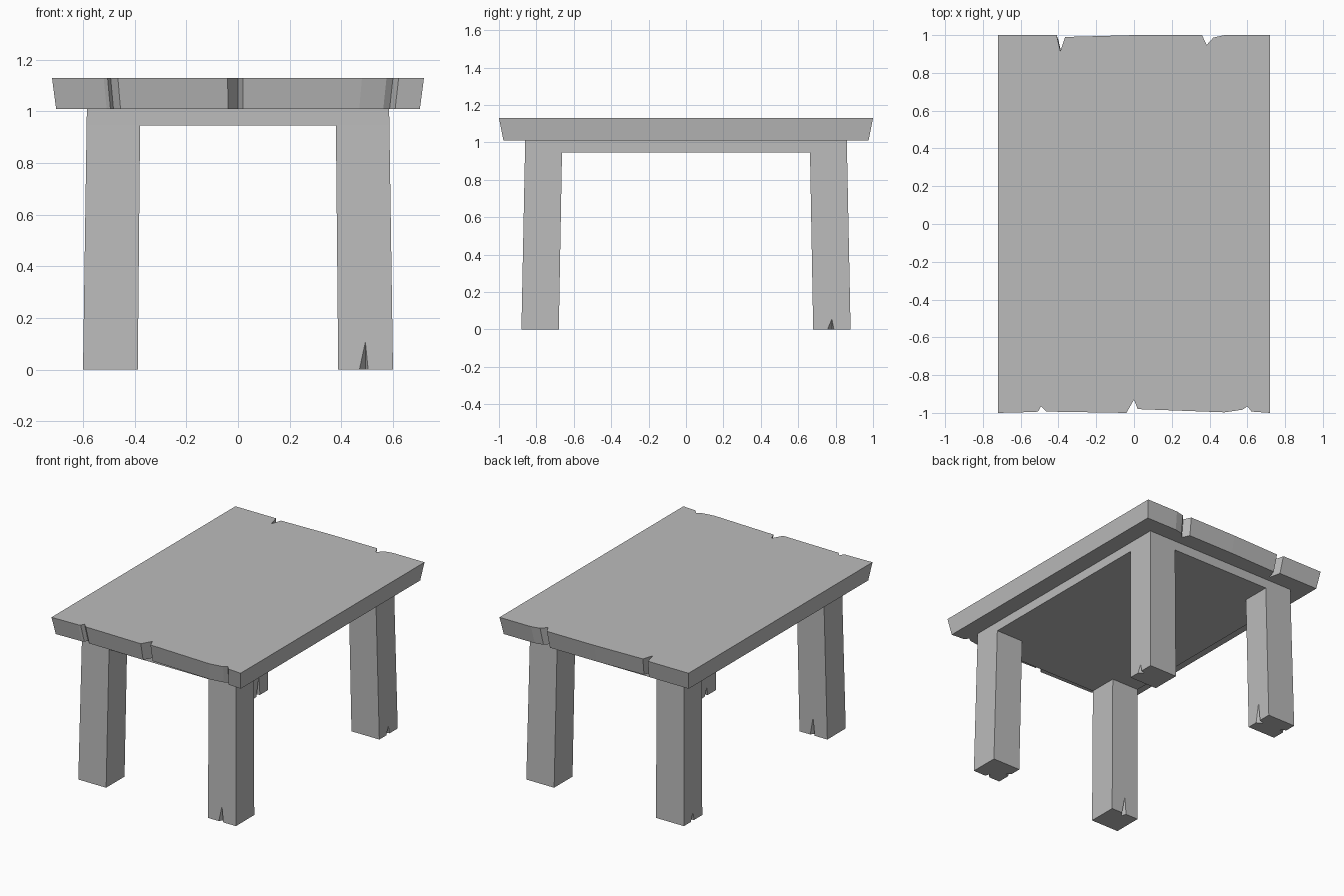
import bpy
import bmesh
from mathutils import Vector

cube = bpy.data.objects.get("Cube")
if cube:
    bpy.data.objects.remove(cube, do_unlink=True)

grey = bpy.data.materials.new("plain_grey")
grey.use_nodes = True
COLOR = (0.5, 0.5, 0.5, 1)
grey.diffuse_color = COLOR
grey.node_tree.nodes["Principled BSDF"].inputs["Base Color"].default_value = COLOR


def loft(name, lower, upper):
    """Solid between two matching outlines of 3D points."""
    bm = bmesh.new()
    a = [bm.verts.new(p) for p in lower]
    b = [bm.verts.new(p) for p in upper]
    n = len(a)
    bm.faces.new(a[::-1])
    bm.faces.new(b)
    for i in range(n):
        j = (i + 1) % n
        bm.faces.new((a[i], a[j], b[j], b[i]))
    bmesh.ops.recalc_face_normals(bm, faces=bm.faces)
    mesh = bpy.data.meshes.new(name)
    bm.to_mesh(mesh)
    bm.free()
    mesh.materials.append(grey)
    obj = bpy.data.objects.new(name, mesh)
    bpy.context.collection.objects.link(obj)
    return obj


def rect(x0, x1, y0, y1, z):
    return [(x0, y0, z), (x1, y0, z), (x1, y1, z), (x0, y1, z)]


# Tabletop: chipped ends, tapering towards the underside
front_edge = [(-0.72, -1), (-0.52, -0.995), (-0.505, -0.99), (-0.493, -0.965),
              (-0.465, -0.993), (-0.04, -1), (0, -0.93), (0.02, -0.98),
              (0.48, -0.997), (0.575, -0.983), (0.6, -0.965), (0.622, -0.993), (0.72, -1)]
back_edge = [(0.72, 1), (0.48, 1), (0.42, 0.987), (0.385, 0.948), (0.36, 1), (0, 1),
             (-0.365, 0.99), (-0.39, 0.915), (-0.41, 1), (-0.72, 1)]
outline = front_edge + back_edge
loft("tabletop",
     [(x * 0.978, y * 0.976, 1.01) for x, y in outline],
     [(x, y, 1.13) for x, y in outline])

# Frame block under the top
loft("under_frame", rect(-0.586, 0.586, -0.861, 0.861, 0.945),
     rect(-0.585, 0.585, -0.86, 0.86, 1.01))


def split_cutter(leg, center, direction, height):
    """Wedge-shaped split at the foot of a leg, on the face that looks along direction."""
    out = Vector(direction)
    side = Vector((-out.y, out.x, 0))
    depth = 0.04
    base = [center + out * 0.1 + side * 0.045, center - out * depth,
            center + out * 0.1 - side * 0.095]
    bm = bmesh.new()
    low = [bm.verts.new(p - Vector((0, 0, 0.02))) for p in base]
    tip = bm.verts.new(center + out * 0.03 + Vector((0, 0, height * 1.2)))
    bm.faces.new(low)
    for i in range(3):
        bm.faces.new((low[i], low[(i + 1) % 3], tip))
    bmesh.ops.recalc_face_normals(bm, faces=bm.faces)
    mesh = bpy.data.meshes.new("split_cutter")
    bm.to_mesh(mesh)
    bm.free()
    mesh.materials.append(grey)
    cutter = bpy.data.objects.new("split_cutter", mesh)
    bpy.context.collection.objects.link(cutter)
    cutter.hide_render = True
    mod = leg.modifiers.new("split", 'BOOLEAN')
    mod.operation = 'DIFFERENCE'
    mod.solver = 'EXACT'
    mod.object = cutter
    return cutter


# Legs: slightly splayed, with splits (direction, height) at the feet
TALL, SHORT = 0.18, 0.08
legs = {
    "front_left_leg": (1, -1, [((0, -1, 0), TALL), ((-1, 0, 0), SHORT)]),
    "front_right_leg": (-1, -1, [((0, 1, 0), TALL)]),
    "back_left_leg": (1, 1, [((1, 0, 0), SHORT)]),
    "back_right_leg": (-1, 1, [((1, 0, 0), TALL), ((-1, 0, 0), SHORT)]),
}
for name, (sx, sy, splits) in legs.items():
    leg = loft(name,
               rect(sx * 0.388, sx * 0.6, sy * 0.68, sy * 0.88, 0),
               rect(sx * 0.379, sx * 0.586, sy * 0.663, sy * 0.861, 0.945))
    middle = Vector((sx * 0.493, sy * 0.78, 0))
    cutters = [split_cutter(leg, middle + Vector(d) * 0.1, d, h) for d, h in splits]

    # Bake the cuts and drop the cutters
    bpy.context.view_layer.update()
    baked = bpy.data.meshes.new_from_object(leg.evaluated_get(bpy.context.evaluated_depsgraph_get()))
    leg.modifiers.clear()
    leg.data = baked
    for c in cutters:
        bpy.data.objects.remove(c, do_unlink=True)
